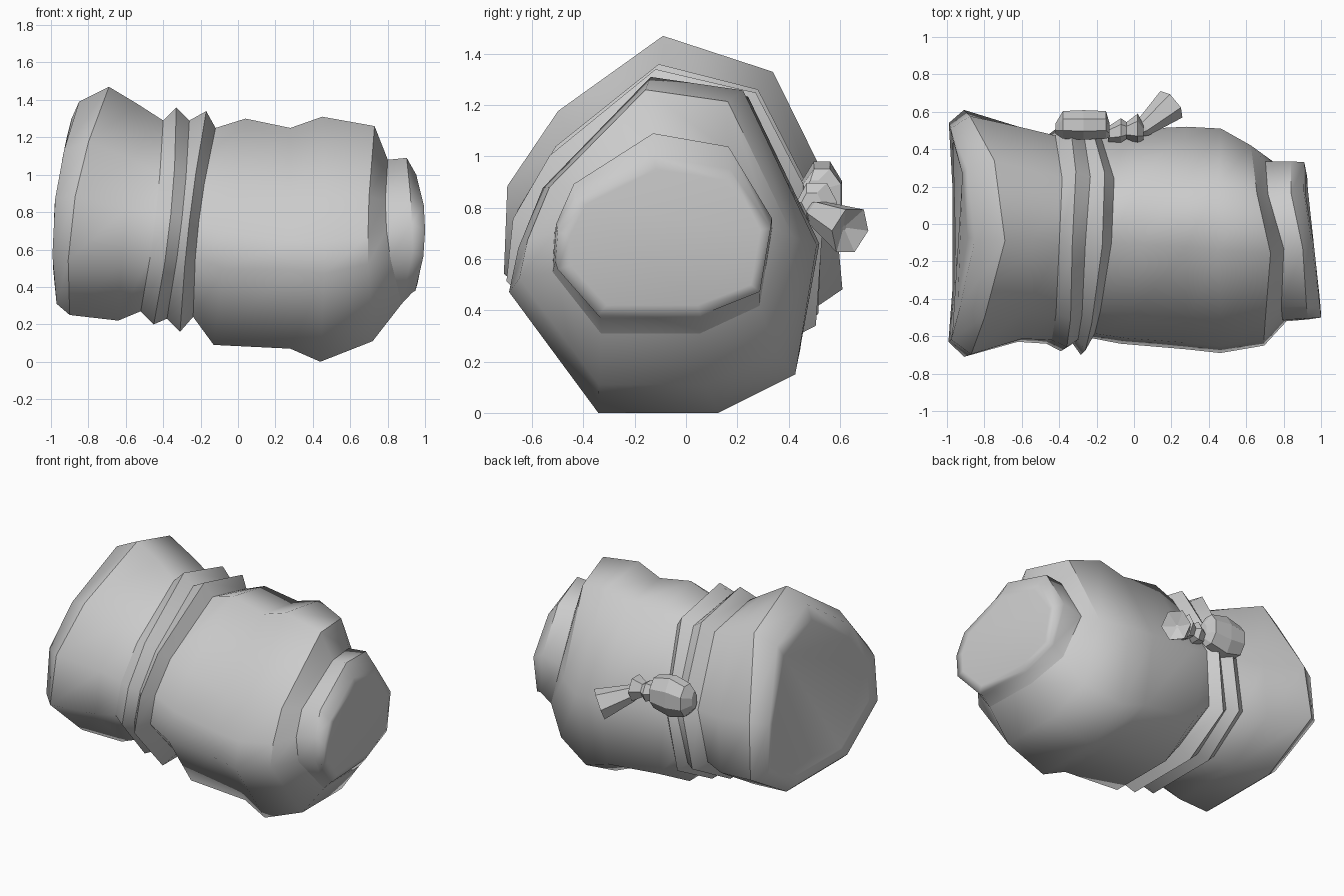
import bpy, bmesh, math
from mathutils import Vector

if "Cube" in bpy.data.objects:
    bpy.data.objects.remove(bpy.data.objects["Cube"])

cloth = bpy.data.materials.new("grey_cloth")
cloth.diffuse_color = (0.6, 0.6, 0.6, 1)
cloth.use_nodes = True
cloth.node_tree.nodes["Principled BSDF"].inputs["Base Color"].default_value = cloth.diffuse_color

# Nine-sided cross-sections (depth, height from 0 to 1): flared end, body, neck
SECTIONS = [
    [(.47, 1), (.795, .885), (.975, .49), (1, .19), (.70, 0), (.25, 0), (0, .24), (.01, .52), (.16, .76)],
    [(.46, 1), (.76, .96), (1, .50), (.93, .115), (.68, 0), (.29, 0), (0, .36), (.03, .49), (.11, .67)],
    [(.45, 1), (.81, .92), (1, .55), (.95, .15), (.67, 0), (.19, 0), (0, .29), (0, .52), (.08, .74)],
]


def cloth_ring(t, xt, xb, zt, zb, ymin, ymax, bow=0.0, skew=0.0, back=0.0):
    """Tilted ring: section blend t, x at top/bottom, height and depth ranges,
    bow of the sides, skew by depth, pull of the upper back towards -x."""
    k = min(int(t), 1)
    pts = []
    for a, b in zip(SECTIONS[k], SECTIONS[k + 1]):
        u, v = (p + (q - p) * (t - k) for p, q in zip(a, b))
        x = xb + (xt - xb) * v + bow * 4 * v * (1 - v) + skew * (0.5 - u)
        x -= back * min(1, max(0, (u - 0.47) / 0.3)) * min(1, 2 * v)
        pts.append(Vector((x, ymin + (ymax - ymin) * u, zb + (zt - zb) * v)))
    return pts


def round_ring(centre, axis, up, ru, rv, sides=6, spin=0.0):
    a = Vector(axis).normalized()
    s = a.cross(Vector(up)).normalized()
    t = s.cross(a)
    return [Vector(centre) + s * ru * math.cos(spin + i * math.tau / sides)
            + t * rv * math.sin(spin + i * math.tau / sides) for i in range(sides)]


def loft(name, rings, sharp=(), sharp_above=-1.0, flat=False, caps=(0, -1)):
    bm = bmesh.new()
    vs = [[bm.verts.new(p) for p in r] for r in rings]
    n = len(rings[0])
    # rings run along +x, so this winding faces outwards
    for a, b in zip(vs, vs[1:]):
        for i in range(n):
            bm.faces.new((a[i], a[(i + 1) % n], b[(i + 1) % n], b[i]))
    for c in caps:
        bm.faces.new(vs[c])
    bmesh.ops.recalc_face_normals(bm, faces=bm.faces)
    for f in bm.faces:
        f.smooth = not flat
    for k in sharp:
        for i in range(n):
            a, b = vs[k][i], vs[k][(i + 1) % n]
            if min(a.co.z, b.co.z) > sharp_above:
                bm.edges.get((a, b)).smooth = False
    me = bpy.data.meshes.new(name)
    bm.to_mesh(me)
    bm.free()
    me.materials.append(cloth)
    ob = bpy.data.objects.new(name, me)
    bpy.context.collection.objects.link(ob)
    return ob


# Rings shared by neighbouring parts
strap_start = cloth_ring(0.4, -0.40, -0.52, 1.29, 0.27, -0.64, 0.49, 0.02, 0, -0.02)
strap_end = cloth_ring(0.6, -0.12, -0.24, 1.25, 0.24, -0.61, 0.49, -0.03, 0, -0.03)
neck_start = cloth_ring(1.7, 0.80, 0.87, 1.08, 0.31, -0.52, 0.335, -0.05, 0.02, 0.07)

# Flared left end, from the end face inwards to the straps
loft("flared_end", [
    cloth_ring(0, -0.89, -0.95, 1.30, 0.36, -0.56, 0.48, -0.05),
    cloth_ring(0, -0.85, -0.97, 1.39, 0.31, -0.63, 0.54, -0.07),
    cloth_ring(0, -0.69, -0.90, 1.47, 0.25, -0.71, 0.61, -0.08),
    cloth_ring(0.2, -0.54, -0.64, 1.38, 0.22, -0.63, 0.54, -0.01),
    strap_start,
], sharp=(2,), caps=(0,))

# Two ridged straps
loft("strap_pair", [
    strap_start,
    cloth_ring(0.4, -0.33, -0.45, 1.36, 0.20, -0.68, 0.55, 0.03, 0, -0.02),
    cloth_ring(0.5, -0.26, -0.38, 1.29, 0.23, -0.64, 0.51, 0.02, 0, -0.03),
    cloth_ring(0.5, -0.17, -0.31, 1.34, 0.16, -0.70, 0.55, -0.02, 0, -0.03),
    strap_end,
], sharp=(0, 1, 2, 3, 4), caps=())

# Bulging main body, its shoulder, and the underside running out to the neck
loft("main_body", [
    strap_end,
    cloth_ring(0.8, 0.04, -0.13, 1.30, 0.09, -0.64, 0.51),
    cloth_ring(1, 0.28, 0.28, 1.25, 0.07, -0.67, 0.52),
    cloth_ring(1, 0.45, 0.44, 1.31, 0.00, -0.69, 0.51, 0.02),
    cloth_ring(1, 0.73, 0.72, 1.26, 0.11, -0.65, 0.42, -0.03, 0, 0.07),
    neck_start,
], sharp=(4,), sharp_above=0.5, caps=())

# Narrow neck with a rounded lip
loft("neck_lip", [
    neck_start,
    cloth_ring(1.8, 0.90, 0.92, 1.09, 0.37, -0.51, 0.335, 0.0, 0.04, 0.05),
    cloth_ring(2, 0.95, 0.93, 1.00, 0.38, -0.50, 0.33, 0.03, 0.06, 0.03),
    cloth_ring(2, 0.96, 0.945, 0.95, 0.42, -0.45, 0.29, 0.02, 0.05, 0.03),
], sharp=(1,), sharp_above=0.7, caps=(-1,))

# Strap loop at the back
X, UP = (1, 0, 0), (0, 0, 1)
loft("bow_loop", [round_ring((x, y, 0.85), X, UP, ry, rz, 8, math.pi / 8) for x, y, ry, rz in
                  [(-0.42, 0.51, 0.03, 0.06), (-0.38, 0.53, 0.08, 0.11), (-0.27, 0.53, 0.085, 0.14),
                   (-0.15, 0.53, 0.08, 0.11), (-0.13, 0.50, 0.04, 0.06)]], flat=True)

# Small knot, then the fanned tail
loft("bow_knot", [round_ring((x, y, 0.82), X, UP, r, r * 1.1, 6) for x, y, r in
                  [(-0.14, 0.48, 0.04), (-0.07, 0.50, 0.065), (-0.04, 0.50, 0.045),
                   (0.02, 0.51, 0.08), (0.05, 0.49, 0.04)]], flat=True)
AXIS = Vector((0.18, 0.15, -0.08))
START = Vector((0.02, 0.49, 0.79))
loft("bow_tail", [round_ring(START + AXIS * t, AXIS, UP, r, r * 1.1, 6) for t, r in
                  [(0, 0.03), (0.15, 0.05), (1.0, 0.092), (0.85, 0.01)]], flat=True)
